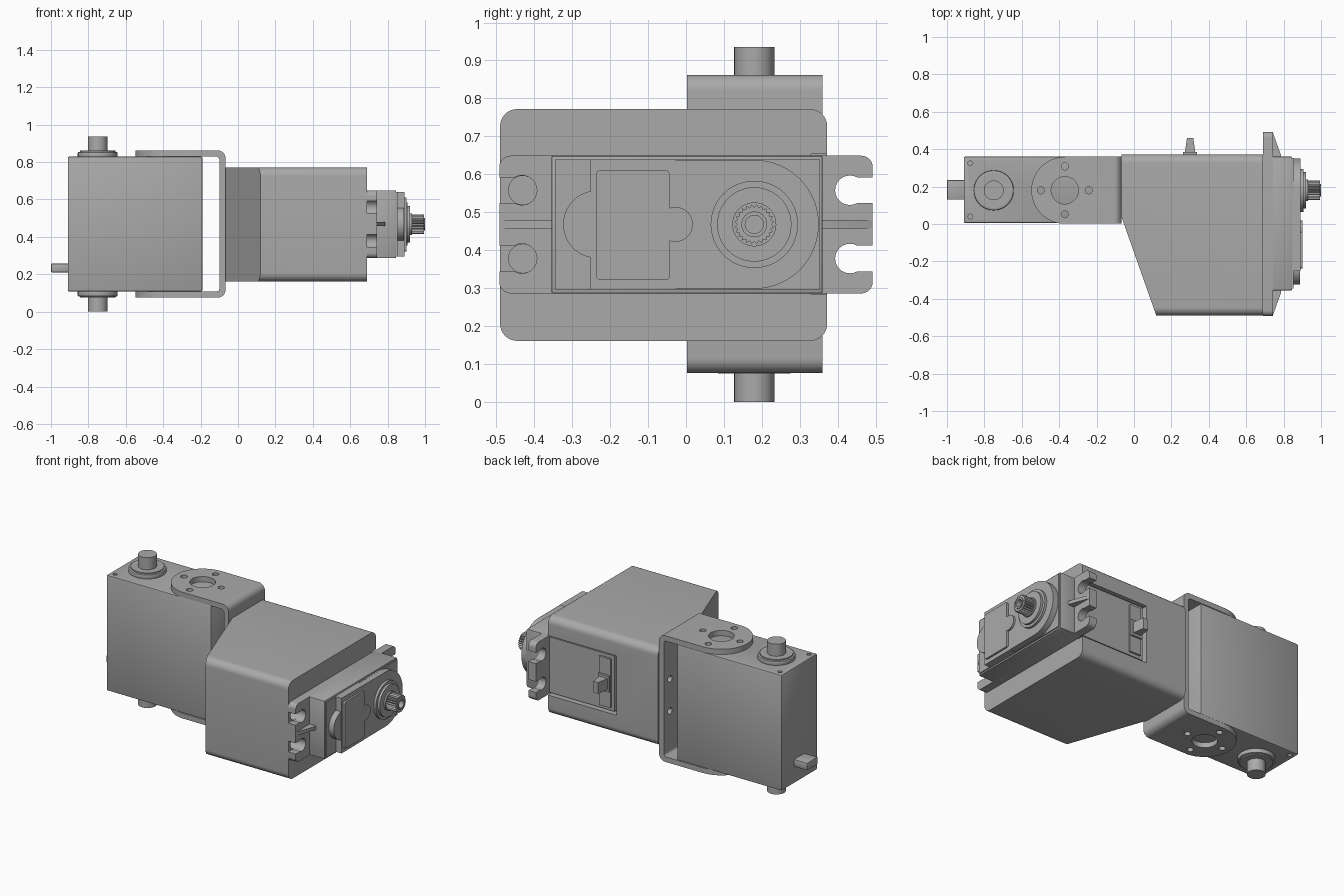
import bpy, bmesh
from math import sin, cos, pi, radians
from mathutils import Vector

old = bpy.data.objects.get("Cube")
if old:
    bpy.data.objects.remove(old, do_unlink=True)

grey = bpy.data.materials.new("plain grey")
grey.use_nodes = True
colour = (0.4, 0.4, 0.4, 1)
grey.diffuse_color = colour
grey.node_tree.nodes["Principled BSDF"].inputs["Base Color"].default_value = colour


def arc(cx, cy, r, a0, a1, n=12):
    """Points on an arc, angles in degrees."""
    steps = [radians(a0 + (a1 - a0) * i / n) for i in range(n + 1)]
    return [(cx + r * cos(a), cy + r * sin(a)) for a in steps]


def circle(cx, cy, r, n=40):
    return arc(cx, cy, r, 0, 360, n)[:-1]


def rect(x0, x1, y0, y1, r=0):
    """Rectangle profile, optionally with rounded corners."""
    if not r:
        return [(x0, y0), (x1, y0), (x1, y1), (x0, y1)]
    return (arc(x1 - r, y1 - r, r, 0, 90, 8) + arc(x0 + r, y1 - r, r, 90, 180, 8)
            + arc(x0 + r, y0 + r, r, 180, 270, 8) + arc(x1 - r, y0 + r, r, 270, 360, 8))


def prism(name, pts, axis, lo, hi, bevel=0):
    """Extrude a profile along an axis: x uses (y, z), y uses (x, z), z uses (x, y)."""
    place = {"x": lambda p, h: Vector((h, p[0], p[1])),
             "y": lambda p, h: Vector((p[0], h, p[1])),
             "z": lambda p, h: Vector((p[0], p[1], h))}[axis]
    bm = bmesh.new()
    face = bm.faces.new([bm.verts.new(place(p, lo)) for p in pts])
    ext = bmesh.ops.extrude_face_region(bm, geom=[face])
    shift = place((0, 0), hi - lo)
    for v in ext["geom"]:
        if isinstance(v, bmesh.types.BMVert):
            v.co += shift
    bmesh.ops.recalc_face_normals(bm, faces=bm.faces)
    mesh = bpy.data.meshes.new(name)
    bm.to_mesh(mesh)
    bm.free()
    mesh.materials.append(grey)
    ob = bpy.data.objects.new(name, mesh)
    bpy.context.collection.objects.link(ob)
    if bevel:
        mod = ob.modifiers.new("bevel", "BEVEL")
        mod.width, mod.segments, mod.limit_method = bevel, 2, "ANGLE"
        mod.angle_limit = radians(40)
        apply(ob, mod)
    return ob


def activate(ob):
    bpy.ops.object.select_all(action="DESELECT")
    ob.select_set(True)
    bpy.context.view_layer.objects.active = ob


def apply(ob, mod):
    activate(ob)
    bpy.ops.object.modifier_apply(modifier=mod.name)


def cut(ob, *shape):
    """Subtract a prism from an object."""
    tool = prism("cutter", *shape)
    tool.hide_render = True
    mod = ob.modifiers.new("cut", "BOOLEAN")
    mod.operation, mod.object, mod.solver = "DIFFERENCE", tool, "EXACT"
    apply(ob, mod)
    bpy.data.objects.remove(tool, do_unlink=True)


MID = 0.472   # mid height of the whole model
AXY = 0.18    # y of both rotation axes

# Pivot motor block with its screw holes and cable plug
block = prism("pivot_block", rect(-0.91, -0.19, 0.005, 0.36), "z", 0.112, 0.833, 0.008)
for y in (0.04, 0.325):
    cut(block, circle(-0.875, y, 0.013, 16), "z", 0.1, 0.15)
    cut(block, circle(-0.875, y, 0.013, 16), "z", 0.8, 0.85)
prism("cable_plug", rect(0.13, 0.235, 0.215, 0.262), "x", -1, -0.9, 0.006)

# Bosses and pivot pins, above and below
for side, s in (("top", 1), ("bottom", -1)):
    for part, r, z0, z1 in (("flange", 0.107, 0.355, 0.386), ("collar", 0.095, 0.38, 0.393),
                            ("pin", 0.053, 0.38, 0.468)):
        lo, hi = sorted((MID + s * z0, MID + s * z1))
        prism(f"{side}_pivot_{part}", circle(-0.75, AXY, r), "z", lo, hi,
              0.006 if part == "flange" else 0)

# U bracket: bent strip, rounded ends, horn holes and mounting holes
outer = rect(-0.8, -0.067, 0.08, 0.866, 0.04)
bracket = prism("u_bracket", outer, "y", 0.003, 0.36)
cut(bracket, rect(-0.9, -0.1, 0.112, 0.833, 0.015), "y", -0.1, 0.5)
ear = [(-0.37, 0.5), (-0.9, 0.5), (-0.9, -0.2), (-0.37, -0.2)]
cut(bracket, ear + arc(-0.37, AXY, 0.179, 270, 90, 32), "z", -0.1, 1)
cut(bracket, circle(-0.37, AXY, 0.073), "z", -0.1, 1)
for k in range(4):
    a = k * pi / 2
    cut(bracket, circle(-0.37 + 0.128 * cos(a), AXY + 0.128 * sin(a), 0.019, 16), "z", -0.1, 1)
for y in (0.06, 0.3):
    for z in (MID - 0.1, MID + 0.1):
        cut(bracket, circle(y, z, 0.02, 16), "x", -0.2, 0)

# Housing: rounded tube with a slanted side and a window for the motor
housing = prism("housing", rect(-0.49, 0.372, 0.165, 0.776, 0.045), "x", -0.067, 0.69)
cut(housing, [(-0.3, 0.035), (-0.066, 0.035), (0.12, -0.492), (0.12, -0.7), (-0.3, -0.7)],
    "z", 0, 1)
cut(housing, rect(0.22, 0.8, 0.287, 0.657), "y", 0.33, 0.5)
for z in (MID - 0.09, MID + 0.09):
    cut(housing, circle(-0.43, z, 0.038, 24), "x", 0.6, 0.8)

# Drive motor body showing through the window, with its cable lever
prism("motor_body", rect(0.24, 0.7, 0.3, 0.645), "y", 0.3, 0.36)
prism("window_plate", rect(0.26, 0.34, 0.32, 0.625), "y", 0.35, 0.372)
prism("lever_base", rect(0.262, 0.338, MID - 0.05, MID + 0.05), "y", 0.36, 0.385)
prism("lever", [(0.272, 0.38), (0.328, 0.38), (0.317, 0.46), (0.283, 0.46)],
      "z", MID - 0.035, MID + 0.035)

# Mounting flange with open screw slots and stiffening ribs
flange = prism("motor_flange", rect(-0.492, 0.492, 0.29, 0.653, 0.03), "x", 0.69, 0.742)
for s in (-1, 1):
    for z in (MID - 0.09, MID + 0.09):
        cut(flange, circle(s * 0.432, z, 0.039, 24), "x", 0.6, 0.8)
        a, b = sorted((s * 0.43, s * 0.6))
        cut(flange, rect(a, b, z - 0.034, z + 0.034), "x", 0.6, 0.8)
    prism("flange_rib", [(0.73, s * 0.35), (0.787, s * 0.35), (0.787, s * 0.365),
                         (0.742, s * 0.49), (0.73, s * 0.49)], "z", MID - 0.011, MID + 0.011)

# Motor case, gear cover and lid
prism("motor_case", rect(-0.355, 0.36, 0.29, 0.653), "x", 0.69, 0.845, 0.005)
prism("case_top", rect(-0.345, 0.353, 0.3, 0.643), "x", 0.84, 0.852)
prism("gear_cover", [(-0.03, MID + 0.17), (-0.03, MID - 0.17)]
      + arc(AXY, MID, 0.17, -90, 90, 32), "x", 0.84, 0.89)
prism("round_cover", arc(-0.235, MID, 0.089, 90, 270, 24), "x", 0.84, 0.887)
prism("lid_base", rect(-0.252, -0.028, 0.3, 0.643), "x", 0.84, 0.89)
prism("lid", rect(-0.237, -0.043, 0.325, 0.615, 0.012), "x", 0.88, 0.902)
prism("lid_tab", circle(-0.028, MID, 0.046, 32), "x", 0.88, 0.902)

# Output bearing and splined hollow shaft
prism("bearing_ring", circle(AXY, MID, 0.115, 48), "x", 0.88, 0.905)
prism("bearing_cap", circle(AXY, MID, 0.098, 48), "x", 0.89, 0.92)
prism("shaft_collar", circle(AXY, MID, 0.058), "x", 0.9, 0.93)
teeth = []
for k in range(48):
    r = 0.053 if k % 2 else 0.045
    teeth.append((AXY + r * cos(k * pi / 24), MID + r * sin(k * pi / 24)))
shaft = prism("splined_shaft", teeth, "x", 0.9, 0.995)
prism("shaft_rim", circle(AXY, MID, 0.034, 32), "x", 0.9, 1)
cut(shaft, circle(AXY, MID, 0.024, 24), "x", 0.95, 1.1)
cut(bpy.data.objects["shaft_rim"], circle(AXY, MID, 0.024, 24), "x", 0.95, 1.1)

# Smooth the round surfaces, keep edges sharp, set the model on the ground
for ob in bpy.data.objects:
    if ob.type == "MESH":
        ob.location.z = 0.468 - MID
        activate(ob)
        bpy.ops.object.shade_smooth_by_angle(angle=radians(25))
